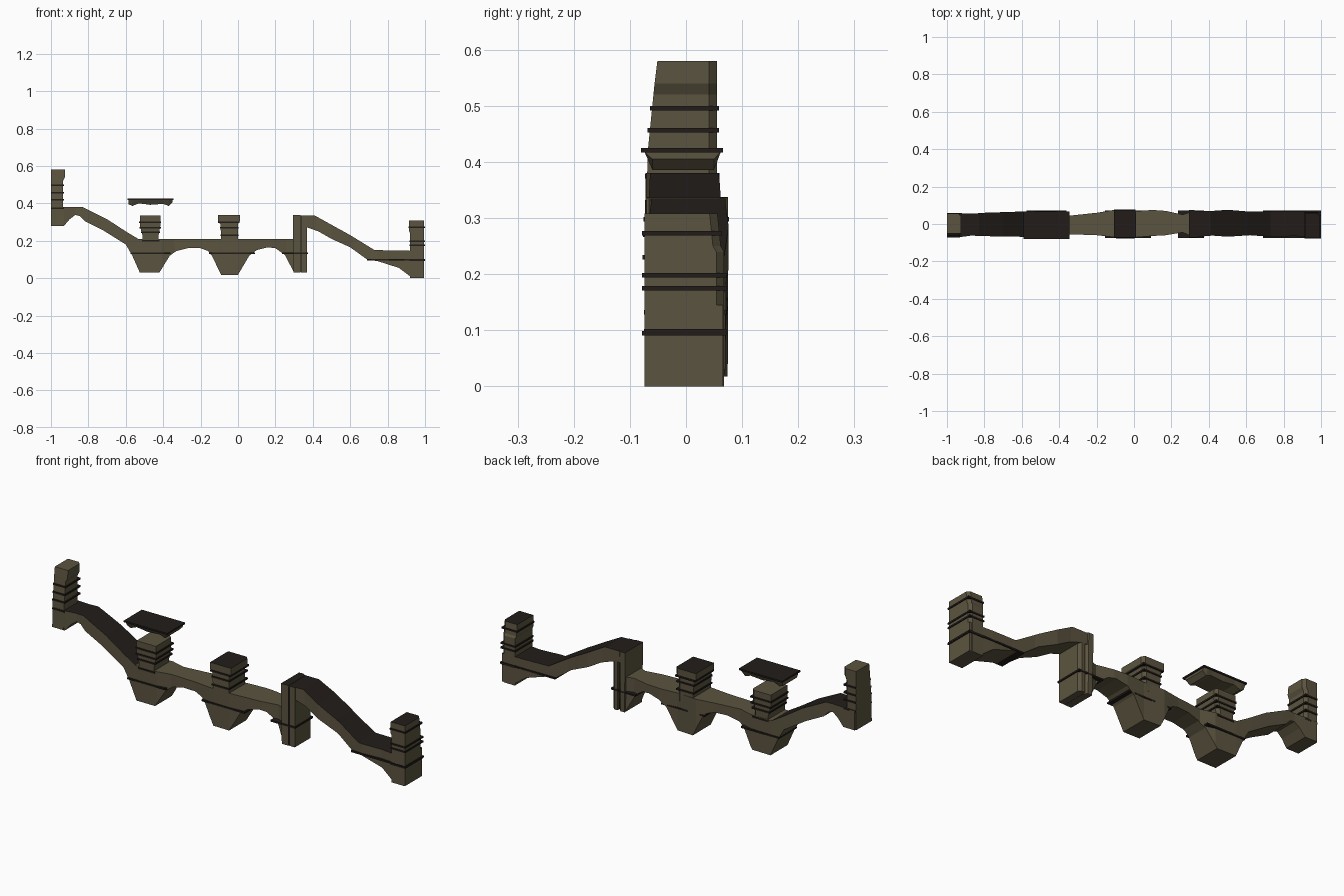
import bpy, bmesh

if "Cube" in bpy.data.objects:
    bpy.data.objects.remove(bpy.data.objects["Cube"])


def material(name, col):
    m = bpy.data.materials.new(name)
    m.diffuse_color = (*col, 1)
    m.use_nodes = True
    m.node_tree.nodes["Principled BSDF"].inputs["Base Color"].default_value = m.diffuse_color
    return m


STONE = material("stone", (0.105, 0.088, 0.05))
DARK = material("dark_trim", (0.016, 0.012, 0.010))


def interp(pts, x):
    if x <= pts[0][0]:
        return pts[0][1:]
    for a, b in zip(pts, pts[1:]):
        if x <= b[0]:
            t = (x - a[0]) / (b[0] - a[0])
            return tuple(p + (q - p) * t for p, q in zip(a[1:], b[1:]))
    return pts[-1][1:]


def loft(name, rings, dark_test=None):
    """Skin a row of equal-sized rings, with end caps."""
    bm = bmesh.new()
    vs = [[bm.verts.new(p) for p in r] for r in rings]
    n = len(vs[0])
    for a, b in zip(vs, vs[1:]):
        for i in range(n):
            bm.faces.new((a[i], a[(i + 1) % n], b[(i + 1) % n], b[i]))
    bm.faces.new(vs[0])
    bm.faces.new(vs[-1])
    bmesh.ops.recalc_face_normals(bm, faces=bm.faces)
    bm.normal_update()
    if dark_test:
        for f in bm.faces:
            f.material_index = int(dark_test(f.normal, f.calc_center_median()))
    me = bpy.data.meshes.new(name)
    bm.to_mesh(me)
    bm.free()
    me.materials.append(STONE)
    me.materials.append(DARK)
    ob = bpy.data.objects.new(name, me)
    bpy.context.collection.objects.link(ob)
    return ob


def box_ring(z, x0, x1, y0, y1, c=0.0):
    # rectangle with a small chamfer on the back right corner
    if c:
        return [(x0, y0, z), (x1, y0, z), (x1, y1 - c, z), (x1 - c, y1, z), (x0, y1, z)]
    return [(x0, y0, z), (x1, y0, z), (x1, y1, z), (x0, y1, z)]


def band(name, x0, x1, y0, y1, z, h=0.008):
    loft(name, [box_ring(z - h / 2, x0, x1, y0, y1), box_ring(z + h / 2, x0, x1, y0, y1)],
         lambda n, c: True)


def post(name, levels, bands, dark_top):
    """levels: (z, x0, x1, y0, y1) from bottom to top; bands: heights."""
    loft(name, [box_ring(*l, c=0.014) for l in levels],
         lambda n, c: dark_top and n.z > 0.9)
    for i, z in enumerate(bands):
        x0, x1, y0, y1 = interp(levels, z)
        e = 0.004
        band(f"{name}_band_{i}", max(x0 - e, -1), min(x1 + e, 1), y0 - e, y1 + e, z)


def wall(name, top, bottom, dark_test):
    """Wall following a top and a bottom outline with varying thickness."""
    xa, xb = top[0][0], top[-1][0]
    xs = sorted({p[0] for p in top + bottom + WIDTH if xa <= p[0] <= xb})
    rings = []
    for x in xs:
        f, b = interp(WIDTH, x)
        t, u = interp(top, x)[0], interp(bottom, x)[0]
        rings.append([(x, f, u), (x, f, t), (x, b, t), (x, b, u)])
    loft(name, rings, dark_test)


# wall thickness: x, front, back
WIDTH = [(-1, -.072, .06), (-.93, -.07, .058), (-.87, -.062, .055), (-.8, -.065, .06),
         (-.62, -.068, .066), (-.53, -.07, .068), (-.41, -.07, .065), (-.34, -.055, .045),
         (-.2, -.06, .06), (-.11, -.07, .075), (.0, -.072, .068), (.1, -.064, .075),
         (.17, -.06, .07), (.26, -.045, .05), (.32, -.07, .07), (.42, -.062, .07),
         (.5, -.068, .076), (.62, -.06, .066), (.75, -.07, .066), (.86, -.064, .068), (.92, -.07, .066)]

# left slope and arcade
wall("arcade_wall",
     [(-.995, .38), (-.83, .38), (-.7, .315), (-.6, .25), (-.53, .208), (.3, .208)],
     [(-.995, .28), (-.93, .28), (-.9, .315), (-.87, .338), (-.845, .332), (-.82, .305),
      (-.72, .255), (-.6, .18), (-.565, .12), (-.525, .03), (-.42, .03), (-.365, .12),
      (-.33, .145), (-.27, .16), (-.2, .16), (-.16, .145), (-.14, .12), (-.09, .018),
      (0, .018), (.06, .12), (.1, .15), (.16, .165), (.2, .16), (.25, .125), (.3, .03)],
     lambda n, c: n.z > .5 and c.x < -.53)

# right slope
wall("right_slope",
     [(.3, .335), (.41, .335), (.5, .285), (.6, .23), (.73, .15), (.995, .145)],
     [(.3, .28), (.36, .275), (.43, .25), (.5, .21), (.6, .165), (.69, .1), (.75, .09),
      (.86, .055), (.92, .01), (.995, 0)],
     lambda n, c: n.z > .5)

# posts
post("left_post", [(.28, -1, -.935, -.072, .055), (.42, -1, -.935, -.068, .055),
                   (.52, -1, -.935, -.058, .055), (.54, -1, -.925, -.056, .055),
                   (.58, -1, -.925, -.051, .055)], (.375, .42, .457, .496), False)
post("second_post", [(.17, -.51, -.425, -.07, .065), (.225, -.51, -.425, -.07, .065),
                     (.28, -.525, -.415, -.07, .065), (.336, -.525, -.415, -.07, .065)],
     (.2, .245, .27, .3), False)
post("middle_post", [(.17, -.09, .0, -.074, .07), (.225, -.09, .0, -.074, .07),
                     (.29, -.095, .0, -.072, .07), (.305, -.108, .01, -.072, .075),
                     (.338, -.108, .01, -.072, .075)], (.23, .27, .298), True)
post("right_post", [(0, .92, .995, -.074, .068), (.24, .92, .995, -.074, .068),
                    (.25, .915, .995, -.074, .062), (.308, .915, .995, -.074, .056)],
     (.095, .175, .198, .273), True)

# pier under the start of the right slope, in two strips with a joint
post("slope_pier", [(.03, .298, .335, -.072, .07), (.337, .293, .335, -.072, .075)], (), True)
post("slope_pier_side", [(.03, .338, .37, -.07, .07), (.335, .338, .37, -.07, .07)], (), True)
band("pier_joint", .334, .339, -.073, .06, .182, .3)

# string courses across the piers
for i, (x0, x1, z) in enumerate([(-.575, -.36, .132), (-.155, .09, .132),
                                 (.235, .375, .132), (.69, 1, .098)]):
    band(f"pier_band_{i}", x0, x1, -.075, .072, z)

# floating cap stone
under = [(-.585, .395), (-.565, .386), (-.53, .4), (-.47, .392), (-.4, .397), (-.37, .386), (-.35, .405)]
loft("cap_stone", [[(x, -.06, z), (x, -.074, .418), (x, .062, .418), (x, .05, z)] for x, z in under])
band("cap_top", -.59, -.345, -.08, .066, .421)
